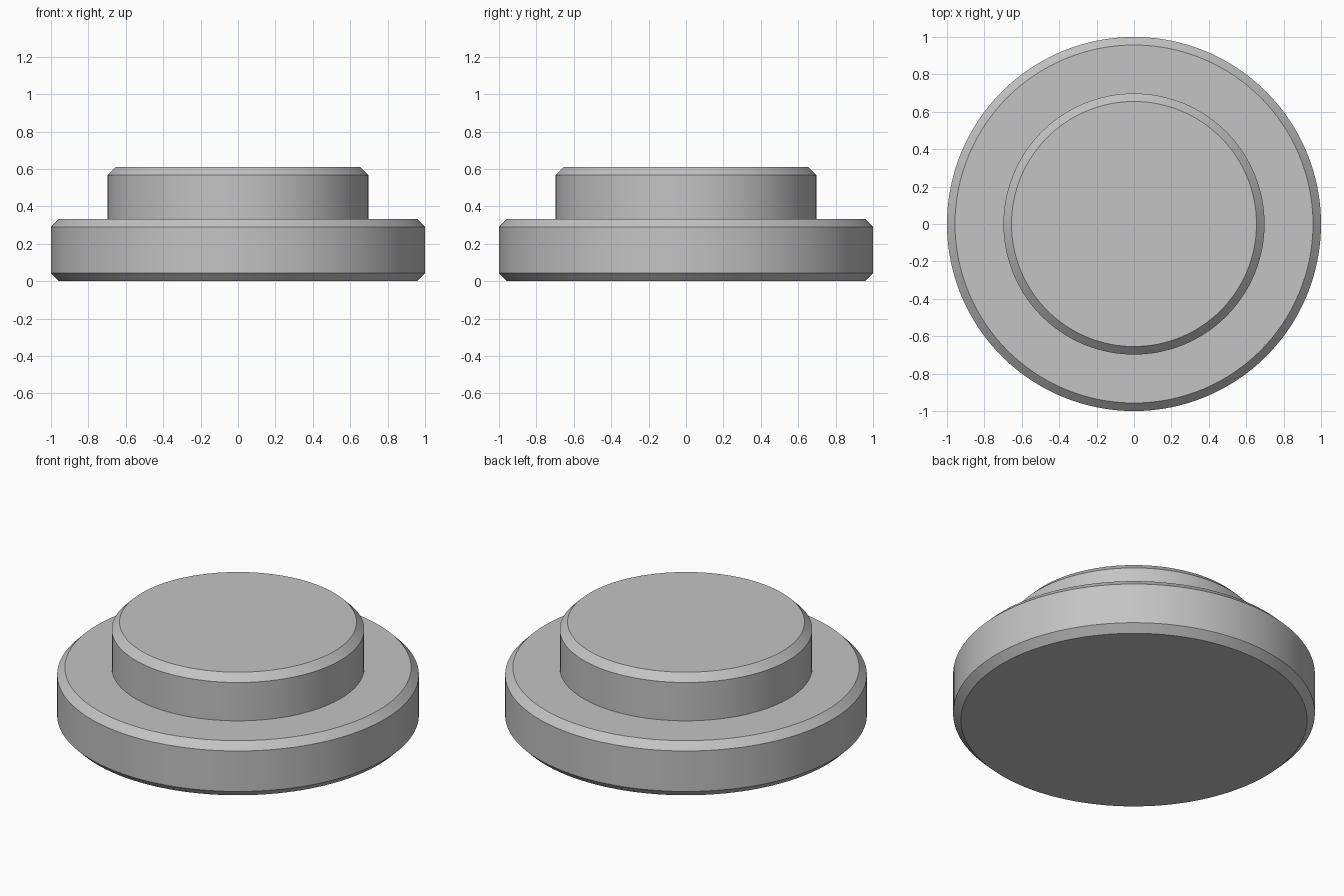
import bpy
import bmesh
import math

if "Cube" in bpy.data.objects:
    bpy.data.objects.remove(bpy.data.objects["Cube"], do_unlink=True)

SEGMENTS = 128
CHAMFER = 0.043

grey = bpy.data.materials.new("plain grey")
grey.use_nodes = True
colour = (0.55, 0.55, 0.55, 1)
grey.diffuse_color = colour
grey.node_tree.nodes["Principled BSDF"].inputs["Base Color"].default_value = colour

BASE_TOP, CAP_TOP = 0.333, 0.61
BASE_RADIUS, CAP_RADIUS = 1.0, 0.698

# Stepped profile from the underside to the top, as (radius, height)
profile = [
    (BASE_RADIUS - CHAMFER, 0),
    (BASE_RADIUS, CHAMFER),
    (BASE_RADIUS, BASE_TOP - CHAMFER),
    (BASE_RADIUS - CHAMFER, BASE_TOP),
    (CAP_RADIUS, BASE_TOP),
    (CAP_RADIUS, CAP_TOP - CHAMFER),
    (CAP_RADIUS - CHAMFER, CAP_TOP),
]

# Turn the profile into rings, bridge them and close both ends
bm = bmesh.new()
angles = [math.tau * i / SEGMENTS for i in range(SEGMENTS)]
rings = [[bm.verts.new((r * math.cos(a), r * math.sin(a), z)) for a in angles]
         for r, z in profile]
for low, high in zip(rings, rings[1:]):
    for i in range(SEGMENTS):
        j = (i + 1) % SEGMENTS
        bm.faces.new((low[i], low[j], high[j], high[i]))
bm.faces.new(rings[0][::-1])
bm.faces.new(rings[-1])

mesh = bpy.data.meshes.new("stepped_disc")
bm.to_mesh(mesh)
bm.free()
mesh.materials.append(grey)
disc = bpy.data.objects.new("stepped_disc", mesh)
bpy.context.collection.objects.link(disc)

# Smooth walls with crisp chamfer edges
bpy.ops.object.select_all(action="DESELECT")
disc.select_set(True)
bpy.context.view_layer.objects.active = disc
bpy.ops.object.shade_smooth_by_angle(angle=math.radians(30))
